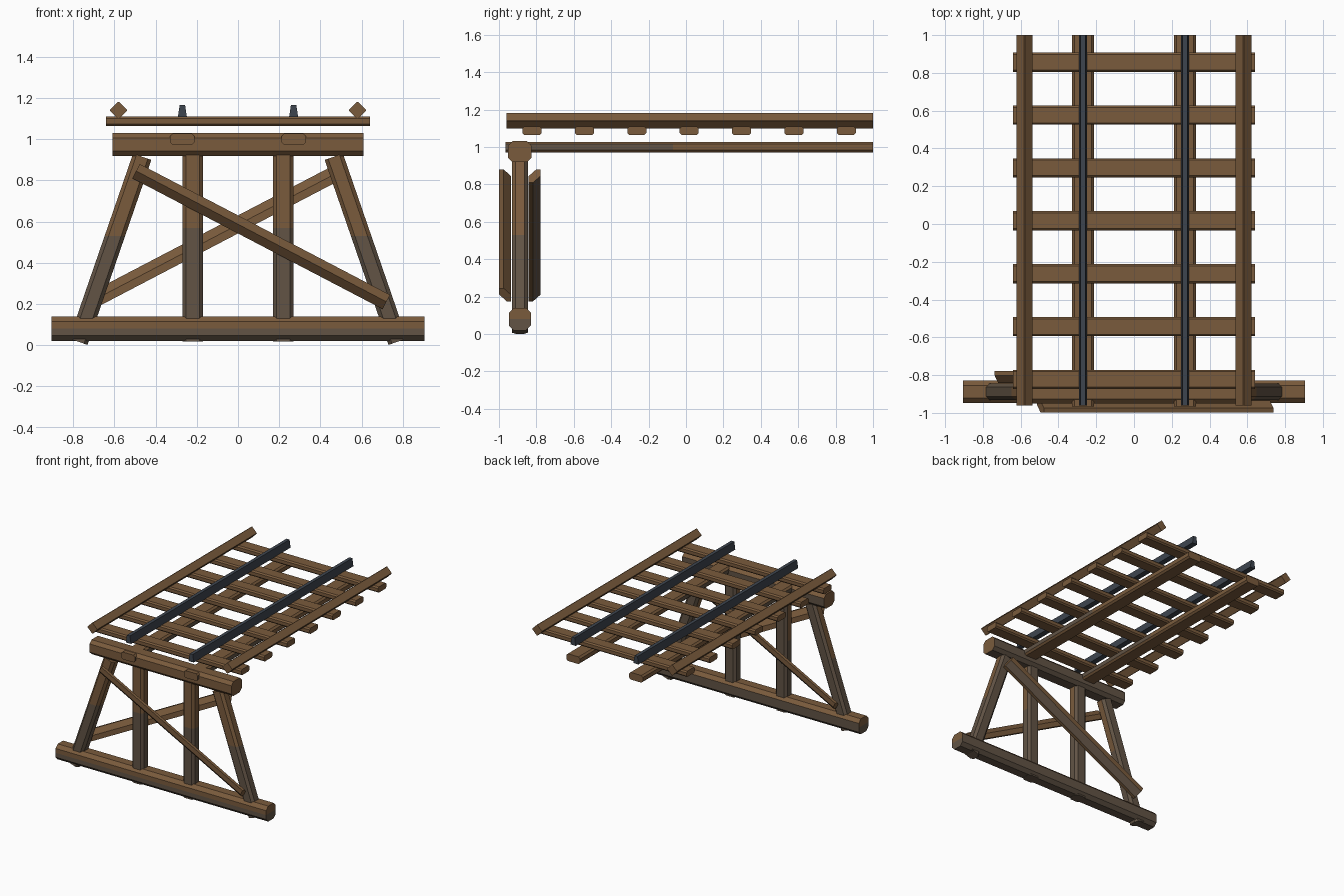
import bpy, bmesh
from mathutils import Vector

if "Cube" in bpy.data.objects:
    bpy.data.objects.remove(bpy.data.objects["Cube"])


def material(name, rgb):
    m = bpy.data.materials.new(name)
    m.diffuse_color = (*rgb, 1)
    m.use_nodes = True
    m.node_tree.nodes["Principled BSDF"].inputs["Base Color"].default_value = m.diffuse_color
    return m


WOOD = material("brown_wood", (0.195, 0.105, 0.046))
GREY = material("weathered_wood", (0.122, 0.088, 0.06))
STEEL = material("dark_steel", (0.048, 0.06, 0.078))
BENT_Y = -0.888


def prism(name, profile, a, b, up, mats, cut=None, rule=None):
    """Extrude a (side, up) profile from a to b; faces matching rule get the second material."""
    a, b = Vector(a), Vector(b)
    d = (b - a).normalized()
    up = Vector(up)
    up = (up - d * up.dot(d)).normalized()
    side = d.cross(up)
    bm = bmesh.new()
    rings = [[bm.verts.new(p + side * x + up * y) for x, y in profile] for p in (a, b)]
    n = len(profile)
    for i in range(n):
        j = (i + 1) % n
        bm.faces.new((rings[0][i], rings[0][j], rings[1][j], rings[1][i]))
    bm.faces.new(rings[0])
    bm.faces.new(rings[1])
    if cut:
        bmesh.ops.bisect_plane(bm, geom=bm.verts[:] + bm.edges[:] + bm.faces[:],
                               plane_co=cut[0], plane_no=cut[1])
    bmesh.ops.recalc_face_normals(bm, faces=bm.faces)
    if rule:
        for f in bm.faces:
            f.material_index = int(rule(f.calc_center_median(), f.normal))
    me = bpy.data.meshes.new(name)
    bm.to_mesh(me)
    bm.free()
    for m in mats:
        me.materials.append(m)
    ob = bpy.data.objects.new(name, me)
    bpy.context.collection.objects.link(ob)
    return ob


def beam(name, a, b, w, h, c, up=(0, 0, 1), cut=None, rule=None):
    """Timber with chamfered long edges."""
    x, y = w / 2, h / 2
    prof = [(x - c, -y), (x, c - y), (x, y - c), (x - c, y),
            (c - x, y), (-x, y - c), (-x, c - y), (c - x, -y)]
    return prism(name, prof, a, b, up, [WOOD, GREY], cut, rule)


# Trestle bent: sill and cap, weathered on the back and underside
beam("bottom_sill", (-0.905, BENT_Y, 0.08), (0.905, BENT_Y, 0.08), 0.118, 0.12, 0.026,
     cut=((0, 0, 0.08), (0, 0, 1)),
     rule=lambda c, n: c.z < 0.08 or n.y > 0.8)
beam("top_cap", (-0.61, BENT_Y, 0.975), (0.61, BENT_Y, 0.975), 0.126, 0.112, 0.024,
     rule=lambda c, n: n.z < -0.9 or (n.y > 0.3 and n.z < 0.1))

for s, label in ((-1, "left"), (1, "right")):
    # Upright and sloping posts, weathered on the lower half and the back
    beam(label + "_upright_post", (s * 0.22, BENT_Y, 0.018), (s * 0.22, BENT_Y, 0.93),
         0.1, 0.085, 0.018, (0, 1, 0), ((0, 0, 0.57), (0, 0, 1)),
         lambda c, n: c.z < 0.57 or n.y > 0.5)
    beam(label + "_sloping_post", (s * 0.775, BENT_Y, 0.017), (s * 0.465, BENT_Y, 0.915),
         0.094, 0.085, 0.018, (0, 1, 0), ((0, 0, 0.53), (0, 0, 1)),
         lambda c, n: c.z < 0.53 or n.y > 0.5)

    # Diagonal braces: two opposite corners cut back deeply
    x, y, c = 0.032, 0.039, 0.04
    prism(("front" if s < 0 else "back") + "_diagonal_brace",
          [(x, y), (x, c - y), (x - c, -y), (-x, -y), (-x, y - c), (c - x, y)],
          (s * 0.495, BENT_Y + s * 0.0785, 0.845), (-s * 0.72, BENT_Y + s * 0.0785, 0.21),
          (0, 0, 1), [WOOD, GREY],
          rule=lambda c, n, s=s: s > 0 and n.y > 0.5 and n.z < 0)

    # Stringer under the ties, weathered sides near the bent
    beam(label + "_stringer", (s * 0.27, -0.965, 1.0), (s * 0.27, 1, 1.0), 0.118, 0.056, 0.013,
         cut=((0, -0.07, 0), (0, 1, 0)),
         rule=lambda c, n: c.y < -0.07 and abs(n.x) > 0.9)

    # Steel rail with tapered section
    prism(label + "_rail", [(-0.022, 0), (0.022, 0), (0.013, 0.06), (-0.013, 0.06)],
          (s * 0.27, -0.96, 1.107), (s * 0.27, 1, 1.107), (0, 0, 1), [STEEL])

    # Guard timber turned on edge
    beam(label + "_guard_timber", (s * 0.58, -0.96, 1.14), (s * 0.58, 1, 1.14),
         0.062, 0.062, 0.003, (1, 0, 1))

# Cross ties
for i in range(7):
    y = -0.823 + 0.28 * i
    beam(f"cross_tie_{i + 1}", (-0.64, y, 1.087), (0.64, y, 1.087), 0.102, 0.045, 0.01)
